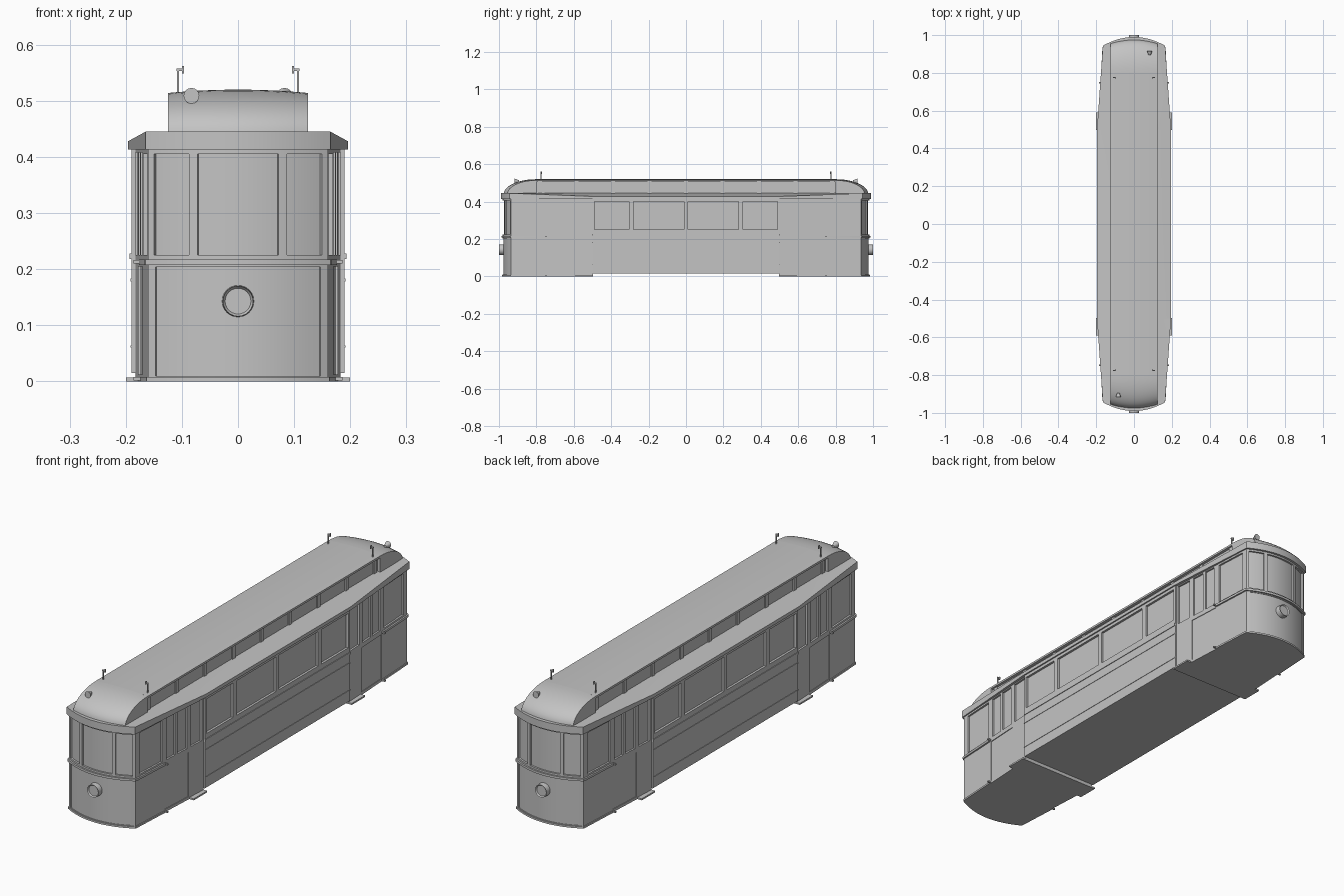
import bpy, bmesh, math
from mathutils import Matrix, Vector

if "Cube" in bpy.data.objects:
    bpy.data.objects.remove(bpy.data.objects["Cube"], do_unlink=True)

GREY = 0.55
paint = bpy.data.materials.new("plain grey")
paint.use_nodes = True
paint.diffuse_color = (GREY, GREY, GREY, 1)
paint.node_tree.nodes["Principled BSDF"].inputs["Base Color"].default_value = (GREY, GREY, GREY, 1)

# Plan dimensions
MID, HALF, DOOR_X, CORNER_X, CORNER_Y, END_Y = 0.5, 0.19, 0.183, 0.16, 0.935, 0.98
SIDES = (-1, 1)
BOTH = [(sx, sy) for sx in SIDES for sy in SIDES]


def finish(name, bm):
    bmesh.ops.recalc_face_normals(bm, faces=bm.faces[:])
    mesh = bpy.data.meshes.new(name)
    bm.to_mesh(mesh)
    bm.free()
    obj = bpy.data.objects.new(name, mesh)
    bpy.context.collection.objects.link(obj)
    mesh.materials.append(paint)
    return obj


def smooth(obj):
    bpy.ops.object.select_all(action='DESELECT')
    obj.select_set(True)
    bpy.context.view_layer.objects.active = obj
    bpy.ops.object.shade_smooth_by_angle(angle=math.radians(28))


def loft(bm, loops):
    """Closed solid through matching loops of 3D points."""
    rings = [[bm.verts.new(p) for p in loop] for loop in loops]
    n = len(rings[0])
    for a, b in zip(rings, rings[1:]):
        for i in range(n):
            j = (i + 1) % n
            bm.faces.new((a[i], a[j], b[j], b[i]))
    bm.faces.new(rings[0])
    bm.faces.new(rings[-1])


def prism(bm, poly, z0, z1):
    loft(bm, [[(x, y, z) for x, y in poly] for z in (z0, z1)])


def box(bm, x0, x1, y0, y1, z0, z1):
    prism(bm, [(x0, y0), (x1, y0), (x1, y1), (x0, y1)], z0, z1)


def offset(path, d):
    """Shift a clockwise plan path outwards."""
    out = []
    for i, p in enumerate(path):
        a, b = path[max(i - 1, 0)], path[min(i + 1, len(path) - 1)]
        t = (Vector(b) - Vector(a)).normalized()
        out.append((p[0] - t.y * d, p[1] + t.x * d))
    return out


def ribbon(bm, path, z0, z1, inner, outer, sx=1, sy=1):
    """Wall strip that follows a plan path."""
    poly = offset(path, outer) + offset(path, inner)[::-1]
    prism(bm, [(x * sx, y * sy) for x, y in poly], z0, z1)


def arc(x0, x1, n=8):
    xs = [x0 + (x1 - x0) * i / n for i in range(n + 1)]
    return [(x, END_Y - (END_Y - CORNER_Y) * (x / CORNER_X) ** 2) for x in xs]


def flank(y0, y1):
    """Tapered cab side, from the far y to the near y."""
    def at(y):
        return (DOOR_X + (CORNER_X - DOOR_X) * (y - MID) / (CORNER_Y - MID), y)
    return [at(y0), at(y1)]


def cut(obj, bm):
    tool = finish("window_cutter", bm)
    tool.hide_render = True
    mod = obj.modifiers.new("windows", 'BOOLEAN')
    mod.object, mod.operation, mod.solver = tool, 'DIFFERENCE', 'EXACT'
    bpy.context.view_layer.update()
    graph = bpy.context.evaluated_depsgraph_get()
    mesh = bpy.data.meshes.new_from_object(obj.evaluated_get(graph))
    obj.modifiers.clear()
    obj.data = mesh
    bpy.data.objects.remove(tool, do_unlink=True)


# Passenger saloon with recessed side windows
bm = bmesh.new()
box(bm, -HALF, HALF, -MID, MID, 0.015, 0.414)
saloon = finish("saloon_body", bm)
bm = bmesh.new()
for sx, sy in BOTH:
    for y0, y1 in ((0.01, 0.28), (0.305, 0.488)):
        ribbon(bm, [(HALF, y1), (HALF, y0)], 0.25, 0.4, -0.01, 0.02, sx, sy)
cut(saloon, bm)

# Saloon mouldings
bm = bmesh.new()
for sx in SIDES:
    for z, h, d in ((0.218, 0.01, 0.003), (0.178, 0.005, 0.002), (0.06, 0.004, 0.002)):
        ribbon(bm, [(HALF, MID), (HALF, -MID)], z, z + h, -0.002, d, sx)
finish("saloon_mouldings", bm)

# Driving cabs with recessed windows, doors and apron
for sy, place in ((-1, "front"), (1, "back")):
    bm = bmesh.new()
    side = [(DOOR_X, MID - 0.002)]
    poly = [(-DOOR_X, MID - 0.002)] + arc(-CORNER_X, CORNER_X, 24) + side
    prism(bm, [(x, y * sy) for x, y in poly], 0, 0.414)
    cab = finish(place + "_cab_body", bm)
    bm = bmesh.new()
    ribbon(bm, arc(-0.072, 0.072), 0.225, 0.405, -0.008, 0.02, 1, sy)
    ribbon(bm, arc(-0.147, 0.147, 16), 0.01, 0.204, -0.003, 0.02, 1, sy)
    for sx in SIDES:
        ribbon(bm, arc(0.087, 0.15), 0.225, 0.405, -0.008, 0.01, sx, sy)
        ribbon(bm, flank(0.91, 0.765), 0.225, 0.405, -0.008, 0.01, sx, sy)
        for y0, y1 in ((0.735, 0.68), (0.665, 0.605), (0.58, 0.51)):
            ribbon(bm, flank(y0, y1), 0.225, 0.408, -0.008, 0.01, sx, sy)
        ribbon(bm, flank(0.745, 0.595), 0.012, 0.205, -0.003, 0.01, sx, sy)
    cut(cab, bm)
    smooth(cab)

    # Waist rail and bottom lip around the cab
    bm = bmesh.new()
    wrap = [(-x, y) for x, y in flank(0.75, 0.93)] + arc(-CORNER_X, CORNER_X, 24) + flank(0.93, 0.75)
    ribbon(bm, wrap, 0.207, 0.217, -0.004, 0.007, 1, sy)
    ribbon(bm, wrap, 0, 0.008, -0.004, 0.004, 1, sy)
    smooth(finish(place + "_cab_rails", bm))

    # Headlight: a drum with a sunken lens
    bm = bmesh.new()
    turn = Matrix.Translation((0, sy * 0.982, 0.143)) @ Matrix.Rotation(-sy * math.pi / 2, 4, 'X')
    bmesh.ops.create_cone(bm, cap_ends=True, segments=24, radius1=0.029, radius2=0.027,
                          depth=0.036, matrix=turn)
    lens = max(bm.faces, key=lambda f: f.calc_center_median().y * sy)
    bmesh.ops.inset_individual(bm, faces=[lens], thickness=0.004)
    bmesh.ops.translate(bm, verts=lens.verts[:], vec=(0, -sy * 0.006, 0))
    smooth(finish(place + "_headlight", bm))

    # Rounded roof hood
    bm = bmesh.new()
    loops = []
    for k in range(13):
        t = k / 12 * math.pi / 2 * 0.98
        loop = [(-0.125, sy * (0.8 + 0.155 * math.sin(t)), 0.43)]
        for i in range(13):
            u = i / 6 - 1
            top = 0.514 + 0.006 * (1 - u * u)
            y = 0.8 + (0.155 + 0.02 * (1 - u * u)) * math.sin(t)
            loop.append((0.125 * u, sy * y, 0.44 + (top - 0.44) * math.cos(t)))
        loop.append((0.125, sy * (0.8 + 0.155 * math.sin(t)), 0.43))
        loops.append(loop)
    loft(bm, loops)
    smooth(finish(place + "_roof_hood", bm))

    # Small roof lamp, set to one side
    bm = bmesh.new()
    turn = Matrix.Translation((sy * 0.083, sy * 0.905, 0.509)) @ Matrix.Rotation(-sy * math.pi / 2, 4, 'X')
    bmesh.ops.create_cone(bm, cap_ends=True, segments=16, radius1=0.006, radius2=0.014,
                          depth=0.022, matrix=turn)
    box(bm, sy * 0.083 - 0.003, sy * 0.083 + 0.003, sy * 0.905 - 0.004, sy * 0.905 + 0.004, 0.485, 0.505)
    smooth(finish(place + "_roof_lamp", bm))

# Lower roof: full-height rim at the ends, side decks sloping outwards
bm = bmesh.new()
tip = offset(arc(-CORNER_X, CORNER_X, 24), 0.01)
eave = HALF + 0.006
ring = tip + [(eave, MID), (eave, -MID)]
ring += [(-x, -y) for x, y in tip] + [(-eave, -MID), (-eave, MID)]
prism(bm, ring, 0.413, 0.445)
for axis, d in ((0, 0.115), (0, -0.115), (1, MID), (1, -MID)):
    point = Vector((0, 0, 0))
    point[axis] = d
    normal = Vector((0, 0, 0))
    normal[axis] = 1
    bmesh.ops.bisect_plane(bm, geom=bm.verts[:] + bm.edges[:] + bm.faces[:], plane_co=point, plane_no=normal)
for v in bm.verts:
    if abs(v.co.x) > 0.18 and v.co.z > 0.43:
        v.co.z = 0.428
smooth(finish("lower_roof", bm))

# Raised roof: recessed wall, window dividers and arched cover
bm = bmesh.new()
box(bm, -0.112, 0.112, -0.805, 0.805, 0.43, 0.51)
for sx in SIDES:
    for i in range(9):
        y = -0.78 + i * 0.195
        box(bm, sx * 0.11, sx * 0.117, y - 0.01, y + 0.01, 0.44, 0.508)
finish("raised_roof_wall", bm)
bm = bmesh.new()
arch = [(u / 6 - 1) for u in range(13)]
cover = [(-0.125, 0.505)] + [(0.125 * u, 0.514 + 0.006 * (1 - u * u)) for u in arch] + [(0.125, 0.505)]
loft(bm, [[(x, y, z) for x, z in cover] for y in (-0.802, 0.802)])
smooth(finish("raised_roof_cover", bm))

# Hooked posts on the roof
bm = bmesh.new()
for sx, sy in BOTH:
    x, y = sx * 0.107, sy * 0.775
    box(bm, x - 0.002, x + 0.002, y - 0.003, y + 0.003, 0.51, 0.558)
    box(bm, x - sx * 0.01, x + sx * 0.003, y - 0.003, y + 0.003, 0.553, 0.558)
    box(bm, x - sx * 0.011, x - sx * 0.007, y - 0.004, y + 0.004, 0.549, 0.562)
finish("roof_hooks", bm)

# Door steps and grips
bm = bmesh.new()
for sx, sy in BOTH:
    box(bm, sx * 0.17, sx * 0.2, sy * 0.498, sy * 0.59, 0, 0.007)
    for z in (0.002, 0.21):
        box(bm, sx * 0.165, sx * 0.186, sy * 0.745, sy * 0.752, z, z + 0.006)
finish("door_steps_and_grips", bm)
